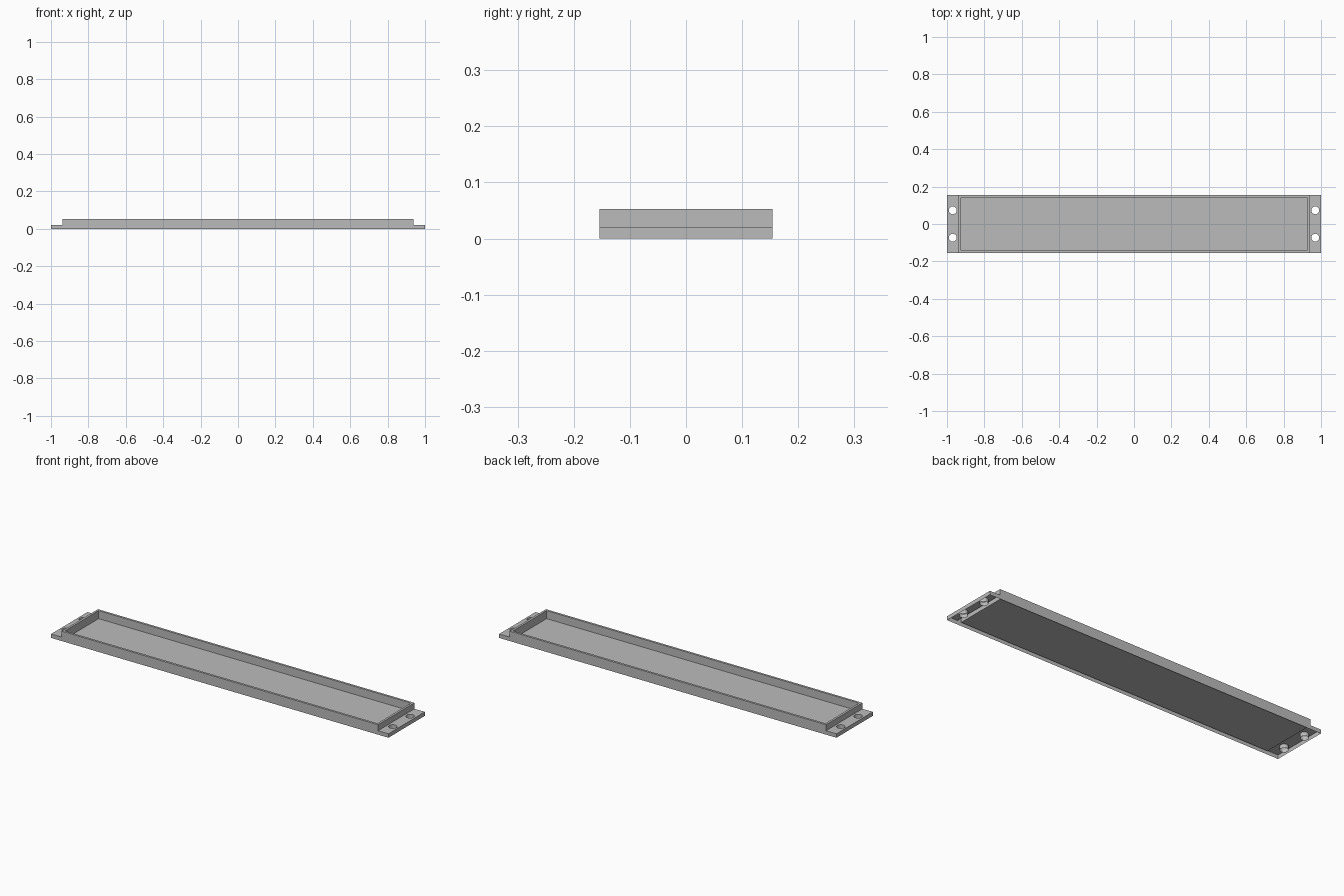
import bpy
import bmesh
from math import cos, sin, tau

cube = bpy.data.objects.get("Cube")
if cube:
    bpy.data.objects.remove(cube, do_unlink=True)

# Main dimensions
LENGTH, BODY, DEPTH = 1.0, 0.938, 0.154      # half sizes
TOP, EAR_TOP, FLOOR = 0.053, 0.021, 0.01     # heights
RIM = 0.012
HOLE_X, HOLE_Y, HOLE_R, SIDES = 0.969, 0.073, 0.021, 32

grey = bpy.data.materials.new("plain grey")
grey.use_nodes = True
grey.diffuse_color = (0.5, 0.5, 0.5, 1)
grey.node_tree.nodes["Principled BSDF"].inputs["Base Color"].default_value = (0.5, 0.5, 0.5, 1)

bm = bmesh.new()


def face(points):
    return bm.faces.new([bm.verts.new(p) for p in points])


def rectangle(x, y, z):
    return [(-x, -y, z), (x, -y, z), (x, y, z), (-x, y, z)]


def bridge(lower, upper):
    for i in range(len(lower)):
        j = (i + 1) % len(lower)
        face([lower[i], lower[j], upper[j], upper[i]])


def loop_edges(points):
    verts = [bm.verts.new(p) for p in points]
    return [bm.edges.new((v, verts[(i + 1) % len(verts)])) for i, v in enumerate(verts)]


# Stepped long sides
profile = [(-LENGTH, 0), (LENGTH, 0), (LENGTH, EAR_TOP), (BODY, EAR_TOP),
           (BODY, TOP), (-BODY, TOP), (-BODY, EAR_TOP), (-LENGTH, EAR_TOP)]
for y in (-DEPTH, DEPTH):
    face([(x, y, z) for x, z in profile])

# Rim, tray walls and tray floor
outer = rectangle(BODY, DEPTH, TOP)
inner = rectangle(BODY - RIM, DEPTH - RIM, TOP)
floor = rectangle(BODY - RIM, DEPTH - RIM, FLOOR)
bridge(outer, inner)
bridge(inner, floor)
face(floor)

# Ends and mounting ears with their hollow underside
for s in (-1, 1):
    for x, low, high in ((LENGTH, 0, EAR_TOP), (BODY, EAR_TOP, TOP)):
        face([(s * x, -DEPTH, low), (s * x, DEPTH, low),
              (s * x, DEPTH, high), (s * x, -DEPTH, high)])
    edges = loop_edges([(s * x, y, EAR_TOP) for x, y in
                        ((BODY, -DEPTH), (LENGTH, -DEPTH), (LENGTH, DEPTH), (BODY, DEPTH))])
    for y in (-HOLE_Y, HOLE_Y):
        ring = [(s * HOLE_X + HOLE_R * cos(tau * i / SIDES),
                 y + HOLE_R * sin(tau * i / SIDES)) for i in range(SIDES)]
        edges += loop_edges([(a, b, EAR_TOP) for a, b in ring])
        bridge([(a, b, 0) for a, b in ring], [(a, b, EAR_TOP) for a, b in ring])
    bmesh.ops.triangle_fill(bm, edges=edges, use_beauty=True, normal=(0, 0, 1))

bmesh.ops.remove_doubles(bm, verts=bm.verts[:], dist=0.0001)
bmesh.ops.recalc_face_normals(bm, faces=bm.faces[:])
mesh = bpy.data.meshes.new("mounting_tray")
bm.to_mesh(mesh)
bm.free()
mesh.materials.append(grey)
tray = bpy.data.objects.new("mounting_tray", mesh)
bpy.context.collection.objects.link(tray)
